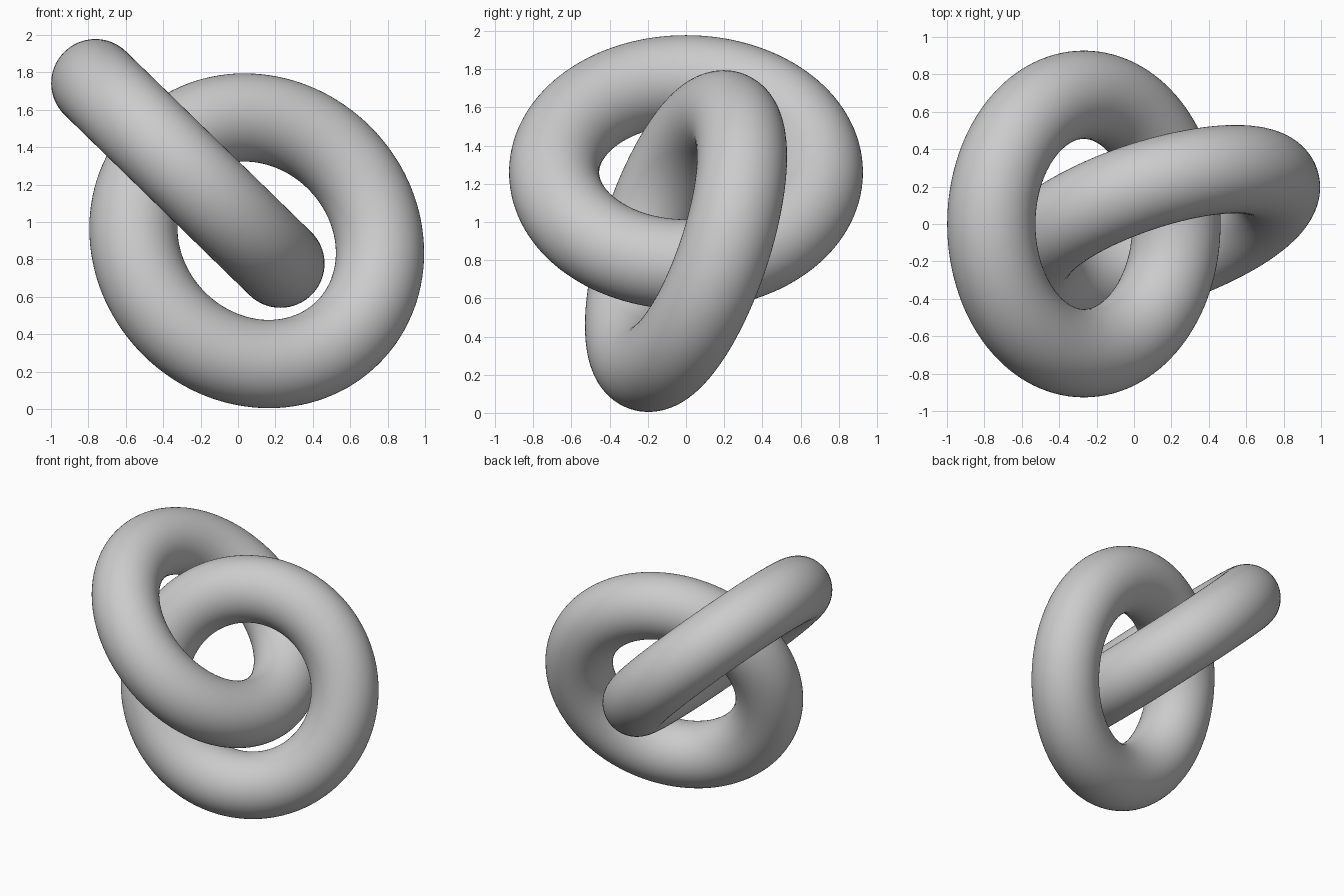
import bpy
from mathutils import Vector

if "Cube" in bpy.data.objects:
    bpy.data.objects.remove(bpy.data.objects["Cube"])

MAJOR, MINOR = 0.691, 0.236


def ring(name, centre, axis):
    """Smooth torus whose hole points along the given axis."""
    turn = Vector(axis).to_track_quat('Z', 'Y').to_euler()
    bpy.ops.mesh.primitive_torus_add(
        major_radius=MAJOR, minor_radius=MINOR,
        major_segments=128, minor_segments=64,
        location=centre, rotation=turn)
    obj = bpy.context.object
    obj.name = name
    bpy.ops.object.shade_smooth()
    return obj


# Upper ring, tipped about the front-back axis
ring("upper_ring", (-0.268, 0, 1.26), (0.70, 0, 0.718))

# Lower ring, nearly facing the front and threaded through the other
ring("lower_ring", (0.10, 0, 0.90), (-0.30, 0.905, -0.30))
